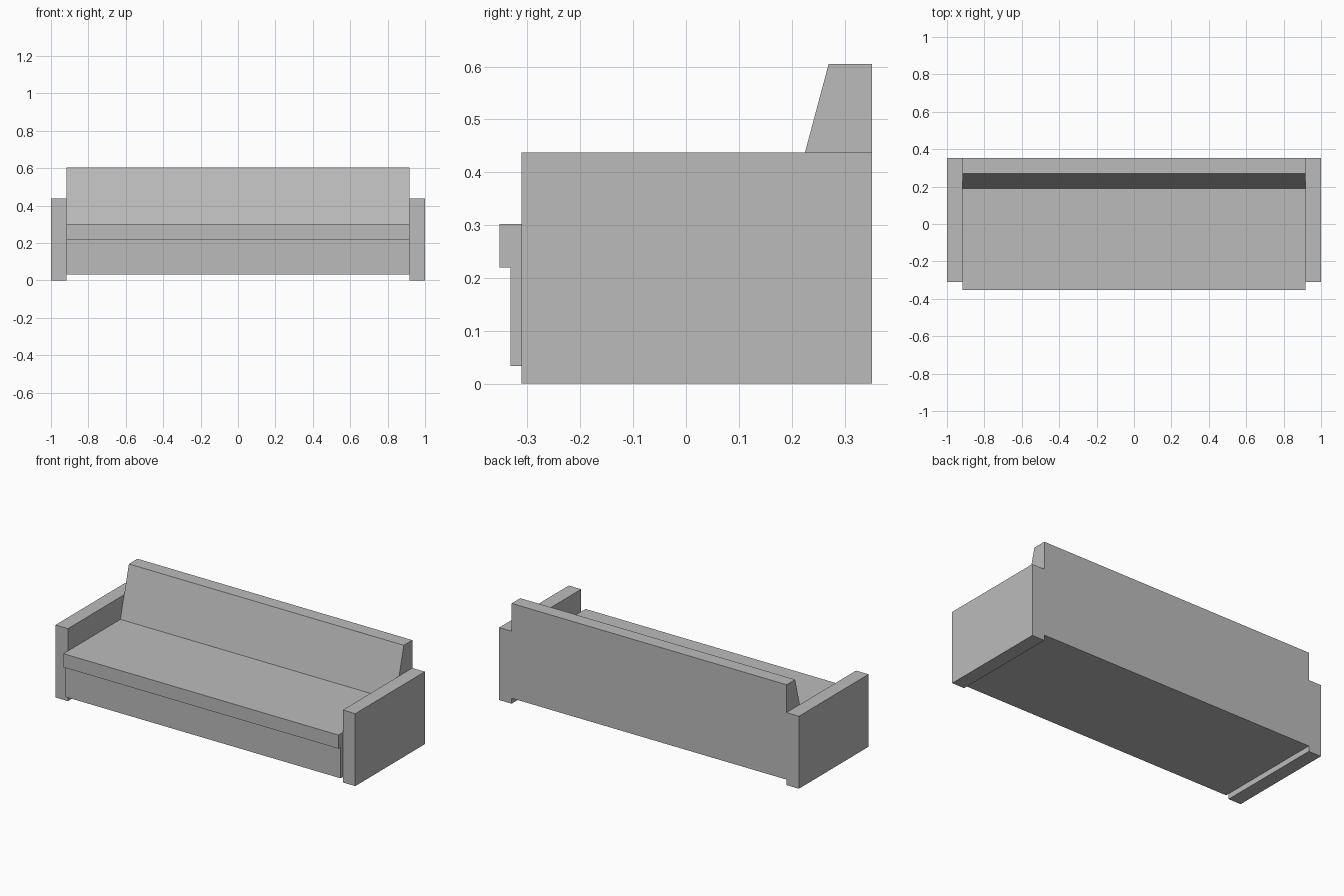
import bpy, bmesh

if "Cube" in bpy.data.objects:
    bpy.data.objects.remove(bpy.data.objects["Cube"])

grey = bpy.data.materials.new("grey")
grey.diffuse_color = (0.5, 0.5, 0.5, 1)
grey.use_nodes = True
grey.node_tree.nodes["Principled BSDF"].inputs["Base Color"].default_value = grey.diffuse_color

INNER, OUTER = 0.917, 1.0   # inner and outer x of the armrests
BACK = 0.352


def extrude_profile(name, profile, x0, x1):
    """Extrude a closed (y, z) outline from x0 to x1."""
    bm = bmesh.new()
    face = bm.faces.new([bm.verts.new((x0, y, z)) for y, z in profile])
    ext = bmesh.ops.extrude_face_region(bm, geom=[face])
    verts = [g for g in ext["geom"] if isinstance(g, bmesh.types.BMVert)]
    bmesh.ops.translate(bm, verts=verts, vec=(x1 - x0, 0, 0))
    bmesh.ops.recalc_face_normals(bm, faces=bm.faces)
    mesh = bpy.data.meshes.new(name)
    bm.to_mesh(mesh)
    bm.free()
    mesh.materials.append(grey)
    obj = bpy.data.objects.new(name, mesh)
    bpy.context.collection.objects.link(obj)
    return obj


# Base, overhanging seat and slanted backrest in one outline
extrude_profile("seat_and_backrest", [
    (BACK, 0.033), (-0.332, 0.033), (-0.332, 0.22), (-0.353, 0.22),
    (-0.353, 0.302), (0.189, 0.302), (0.27, 0.605), (BACK, 0.605)],
    -INNER, INNER)

# Armrests reaching the floor
arm = [(BACK, 0), (-0.311, 0), (-0.311, 0.437), (BACK, 0.437)]
for side, x0, x1 in (("left", -OUTER, -INNER), ("right", INNER, OUTER)):
    extrude_profile(side + "_armrest", arm, x0, x1)
